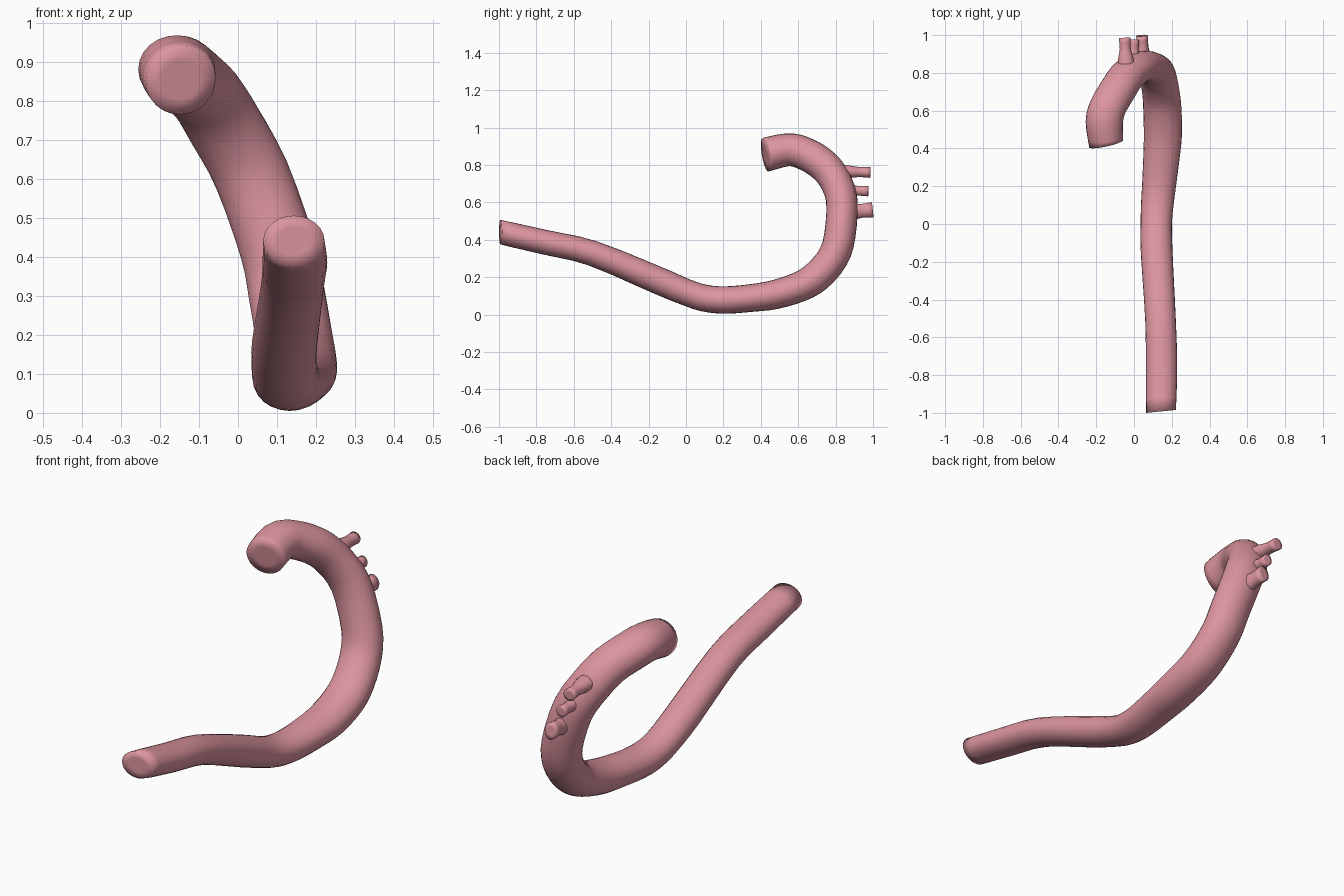
import bpy, bmesh, math
from mathutils import Vector

if "Cube" in bpy.data.objects:
    bpy.data.objects.remove(bpy.data.objects["Cube"])

mat = bpy.data.materials.new("vessel_pink")
mat.diffuse_color = (0.72, 0.30, 0.35, 1)
mat.use_nodes = True
mat.node_tree.nodes["Principled BSDF"].inputs["Base Color"].default_value = mat.diffuse_color


def catmull(p, steps):
    """Smooth a list of (x, y, z, side radius, depth radius) stations."""
    out = []
    for i in range(len(p) - 1):
        a, b, c, d = (Vector(p[max(0, min(len(p) - 1, i + k))]) for k in (-1, 0, 1, 2))
        for s in range(steps):
            t = s / steps
            out.append(0.5 * (2 * b + (c - a) * t + (2 * a - 5 * b + 4 * c - d) * t * t
                              + (3 * b - a - 3 * c + d) * t ** 3))
    return out + [Vector(p[-1])]


def tube(name, stations, sides, steps, start_dir=None, end_dir=None):
    st = catmull(stations, steps)
    pos = [Vector(s[:3]) for s in st]
    bm = bmesh.new()
    rings = []

    def ring(i, scale=1.0):
        t = pos[min(i + 1, len(pos) - 1)] - pos[max(i - 1, 0)]
        if i == 0 and start_dir:
            t = Vector(start_dir)
        if i == len(pos) - 1 and end_dir:
            t = Vector(end_dir)
        t.normalize()
        side = Vector((1, 0, 0))
        side = (side - t * side.dot(t)).normalized()
        up = t.cross(side)
        return [bm.verts.new(pos[i] + scale * (side * st[i][3] * math.cos(a) + up * st[i][4] * math.sin(a)))
                for a in (2 * math.pi * k / sides for k in range(sides))]

    # inset rings at both ends give the caps a flat centre
    last = len(pos) - 1
    rings = [ring(0, 0.55)] + [ring(i) for i in range(len(pos))] + [ring(last, 0.55)]
    for r0, r1 in zip(rings, rings[1:]):
        for k in range(sides):
            j = (k + 1) % sides
            bm.faces.new((r0[k], r0[j], r1[j], r1[k]))
    bm.faces.new(rings[0][::-1])
    bm.faces.new(rings[-1])
    bmesh.ops.recalc_face_normals(bm, faces=bm.faces)
    for f in bm.faces:
        f.smooth = True
    me = bpy.data.meshes.new(name)
    bm.to_mesh(me)
    bm.free()
    me.materials.append(mat)
    ob = bpy.data.objects.new(name, me)
    bpy.context.collection.objects.link(ob)
    return ob


# main vessel: root, arch, then long descending run
tube("aorta", [
    (-0.147, 0.425, 0.855, 0.092, 0.091),
    (-0.157, 0.54, 0.881, 0.099, 0.088),
    (-0.138, 0.62, 0.867, 0.098, 0.088),
    (-0.083, 0.715, 0.815, 0.097, 0.088),
    (-0.033, 0.788, 0.735, 0.097, 0.086),
    (0.035, 0.833, 0.61, 0.097, 0.084),
    (0.102, 0.822, 0.42, 0.097, 0.084),
    (0.125, 0.785, 0.305, 0.098, 0.084),
    (0.142, 0.70, 0.205, 0.099, 0.084),
    (0.150, 0.61, 0.150, 0.101, 0.081),
    (0.153, 0.475, 0.107, 0.101, 0.078),
    (0.145, 0.35, 0.089, 0.096, 0.074),
    (0.133, 0.21, 0.078, 0.090, 0.073),
    (0.123, 0.10, 0.088, 0.086, 0.072),
    (0.118, 0.0, 0.120, 0.083, 0.071),
    (0.120, -0.15, 0.183, 0.084, 0.073),
    (0.140, -0.50, 0.328, 0.081, 0.068),
    (0.146, -0.75, 0.386, 0.083, 0.066),
    (0.143, -0.992, 0.441, 0.079, 0.065),
], 24, 3, (-0.22, 1, 0.167), (0.1, -1, 0))

# three arch branches: (base x, z), (end x, y, z), side and depth radius
for name, (bx, bz), (x, y, z), a, b in (
    ("branch_upper", (-0.042, 0.765), (-0.050, 0.985, 0.760), 0.031, 0.030),
    ("branch_middle", (-0.002, 0.665), (0.002, 0.975, 0.660), 0.026, 0.029),
    ("branch_lower", (0.052, 0.545), (0.043, 0.997, 0.561), 0.032, 0.042),
):
    y0 = 0.83
    tube(name, [
        (bx, y0, bz, a * 1.5, b * 1.3),
        (bx * 0.7 + x * 0.3, y0 + 0.35 * (y - y0), bz * 0.7 + z * 0.3, a * 1.25, b * 1.1),
        (bx * 0.4 + x * 0.6, y0 + 0.65 * (y - y0), bz * 0.4 + z * 0.6, a * 0.92, b * 0.9),
        (x, y, z, a, b),
    ], 14, 2)
